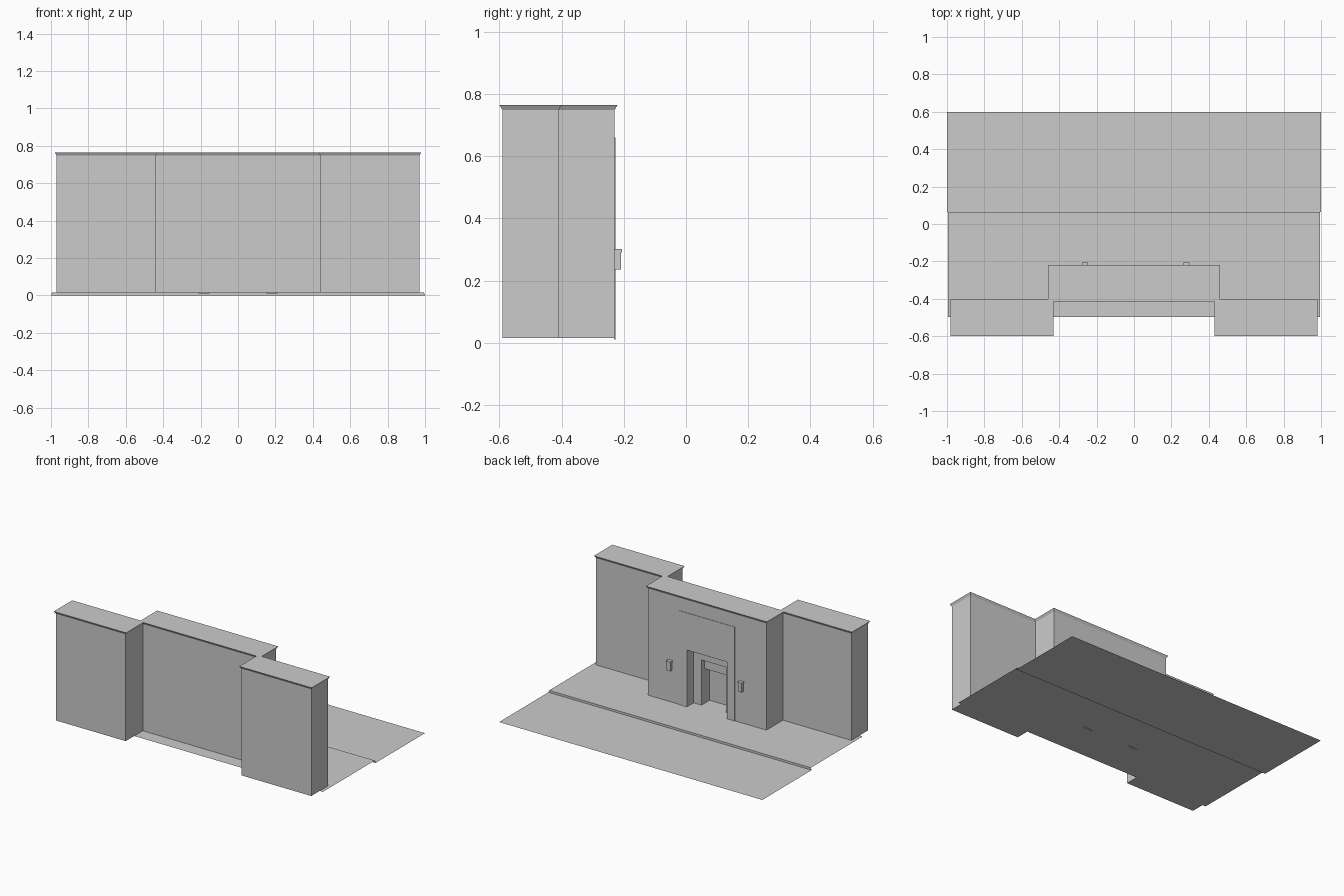
import bpy
import bmesh

if "Cube" in bpy.data.objects:
    bpy.data.objects.remove(bpy.data.objects["Cube"])


def finish(name, bm):
    bmesh.ops.recalc_face_normals(bm, faces=bm.faces)
    mesh = bpy.data.meshes.new(name)
    bm.to_mesh(mesh)
    bm.free()
    obj = bpy.data.objects.new(name, mesh)
    bpy.context.collection.objects.link(obj)
    return obj


def loft(name, rings):
    """Closed solid through matching rings of 3D points."""
    bm = bmesh.new()
    loops = [[bm.verts.new(p) for p in ring] for ring in rings]
    n = len(loops[0])
    for a, b in zip(loops, loops[1:]):
        for i in range(n):
            j = (i + 1) % n
            bm.faces.new((a[i], a[j], b[j], b[i]))
    bm.faces.new(loops[0])
    bm.faces.new(loops[-1])
    return finish(name, bm)


def box(name, x, y, z):
    corners = [(x[0], y[0]), (x[1], y[0]), (x[1], y[1]), (x[0], y[1])]
    return loft(name, [[(*c, h) for c in corners] for h in z])


def outline(d):
    """Plan of the building grown outwards by d, right half then mirrored."""
    half = [(0.44 - d, -0.404 - d), (0.44 - d, -0.59 - d), (0.97 + d, -0.59 - d),
            (0.97 + d, -0.41 + d), (0.45 + d, -0.41 + d), (0.45 + d, -0.23 + d)]
    return half + [(-x, y) for x, y in reversed(half)]


def cut(obj, cutter):
    cutter.hide_render = True
    mod = obj.modifiers.new("cut", 'BOOLEAN')
    mod.operation = 'DIFFERENCE'
    mod.solver = 'EXACT'
    mod.object = cutter
    bpy.context.view_layer.objects.active = obj
    bpy.ops.object.modifier_apply(modifier=mod.name)
    bpy.data.objects.remove(cutter)


# Building walls with a flared roof edge
building = loft("building_walls", [[(x, y, z) for x, y in outline(d)]
                                   for d, z in ((0, 0.015), (0, 0.748), (0.01, 0.765))])

# Stepped doorway recess
cut(building, box("porch_cutter", (-0.152, 0.152), (-0.30, -0.1), (-0.05, 0.405)))
cut(building, box("door_cutter", (-0.092, 0.092), (-0.388, -0.2), (-0.06, 0.325)))

# Lintel over the door
box("door_lintel", (-0.092, 0.092), (-0.388, -0.33), (0.255, 0.325))

# Thin raised surround with the doorway left open
surround = [(-0.21, 0.01), (-0.152, 0.01), (-0.152, 0.405), (0.152, 0.405),
            (0.152, 0.01), (0.21, 0.01), (0.21, 0.66), (-0.21, 0.66)]
loft("entrance_surround", [[(x, y, z) for x, z in surround] for y in (-0.231, -0.227)])

# Wall lamps beside the entrance
for side, x in (("left", -0.263), ("right", 0.28)):
    box(side + "_wall_lamp", (x - 0.014, x + 0.014), (-0.231, -0.209), (0.235, 0.29))
    box(side + "_lamp_cap", (x - 0.016, x + 0.016), (-0.231, -0.206), (0.29, 0.302))

# Pavement, kerb and road as one folded sheet
bm = bmesh.new()
rows = [[bm.verts.new((s * w, y, z)) for s in (-1, 1)]
        for w, y, z in ((0.994, -0.498, 0.015), (0.994, 0.065, 0.015),
                        (1.0, 0.065, 0.0), (1.0, 0.6, 0.0))]
for a, b in zip(rows, rows[1:]):
    bm.faces.new((a[0], a[1], b[1], b[0]))
finish("pavement_and_road", bm)
